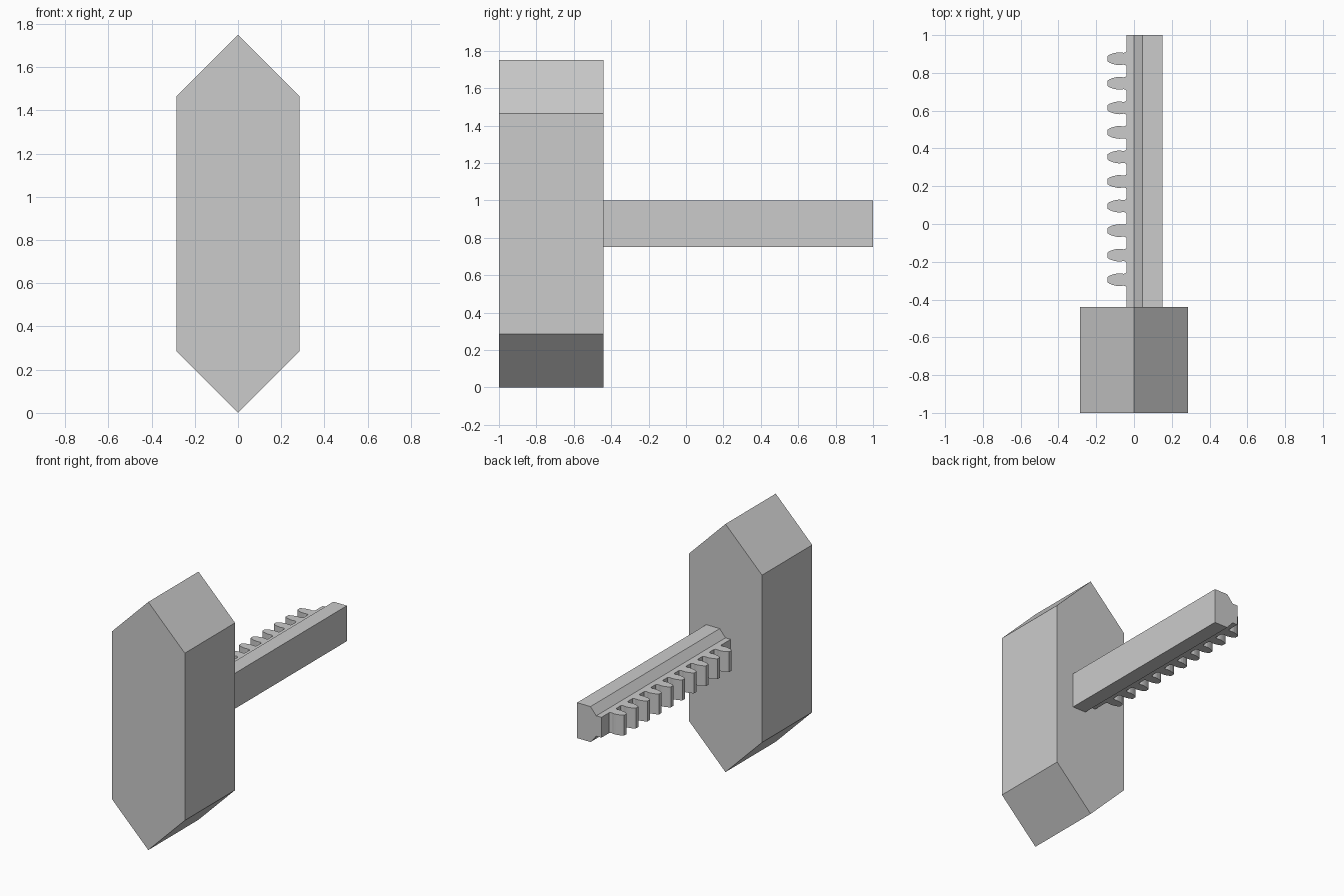
import bpy
import bmesh

cube = bpy.data.objects.get("Cube")
if cube:
    bpy.data.objects.remove(cube, do_unlink=True)

# Single light grey material
grey = bpy.data.materials.new("light_grey")
grey.use_nodes = True
colour = (0.6, 0.6, 0.6, 1)
grey.diffuse_color = colour
grey.node_tree.nodes["Principled BSDF"].inputs["Base Color"].default_value = colour


def prism(name, outline, axis, start, end):
    """Extrude a 2D outline along y (outline in x, z) or z (outline in x, y)."""
    bm = bmesh.new()
    verts = [bm.verts.new((a, start, b) if axis == "y" else (a, b, start))
             for a, b in outline]
    face = bm.faces.new(verts)
    extruded = bmesh.ops.extrude_face_region(bm, geom=[face])["geom"]
    move = (0, end - start, 0) if axis == "y" else (0, 0, end - start)
    bmesh.ops.translate(bm, vec=move,
                        verts=[g for g in extruded if isinstance(g, bmesh.types.BMVert)])
    bmesh.ops.recalc_face_normals(bm, faces=bm.faces)
    mesh = bpy.data.meshes.new(name)
    bm.to_mesh(mesh)
    bm.free()
    mesh.materials.append(grey)
    obj = bpy.data.objects.new(name, mesh)
    bpy.context.collection.objects.link(obj)
    return obj


# Tall block with pointed top and bottom
W, H, BACK = 0.285, 1.75, -0.44
prism("pointed_block",
      [(0, 0), (W, W), (W, H - W), (0, H), (-W, H - W), (-W, W)],
      "y", -1, BACK)

# Rail with chamfers stepping into the narrower toothed strip
LOW, HIGH, ROOT = 0.803, 0.947, -0.04
prism("rail",
      [(0.15, 0.75), (0.15, 1), (0.045, 1), (0, HIGH), (ROOT, HIGH),
       (ROOT, LOW), (0, LOW), (0.045, 0.75)],
      "y", BACK, 1)

# Row of curved teeth with filleted roots
half = [(ROOT, 0.04), (-0.045, 0.034), (-0.055, 0.031), (-0.075, 0.034),
        (-0.09, 0.033), (-0.112, 0.028), (-0.13, 0.021), (-0.14, 0.014)]
for i in range(10):
    y = -0.295 + 0.13 * i
    outline = [(x, y + h) for x, h in half] + [(x, y - h) for x, h in reversed(half)]
    prism(f"tooth_{i + 1}", outline, "z", LOW, HIGH)
